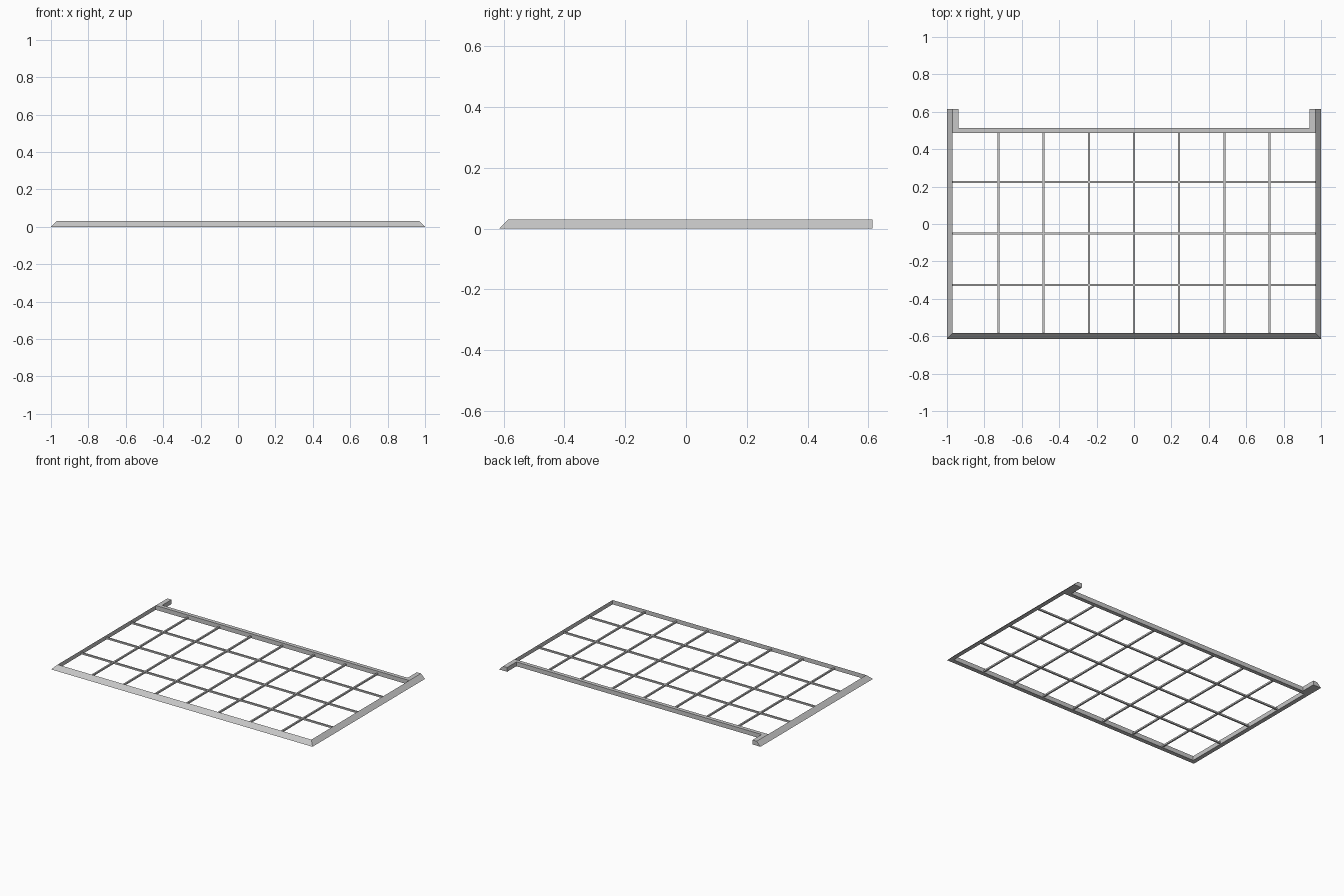
import bpy, bmesh

if "Cube" in bpy.data.objects:
    bpy.data.objects.remove(bpy.data.objects["Cube"])

# One plain grey for the whole window frame
grey = bpy.data.materials.new("grey_metal")
grey.diffuse_color = (0.57, 0.57, 0.57, 1)
grey.use_nodes = True
grey.node_tree.nodes["Principled BSDF"].inputs["Base Color"].default_value = grey.diffuse_color

H = 0.03                      # frame height, also the bevel width
X, Y0, Y1 = 1.0, -0.614, 0.614
BACK0, BACK1 = 0.486, 0.513   # back rail depth range


def finish(name, bm):
    """Turn a bmesh into a grey object."""
    bmesh.ops.recalc_face_normals(bm, faces=bm.faces)
    me = bpy.data.meshes.new(name)
    bm.to_mesh(me)
    bm.free()
    me.materials.append(grey)
    ob = bpy.data.objects.new(name, me)
    bpy.context.collection.objects.link(ob)
    return ob


def prism(name, outline, z0, z1):
    """Upright solid over a flat outline."""
    bm = bmesh.new()
    lo = [bm.verts.new((x, y, z0)) for x, y in outline]
    hi = [bm.verts.new((x, y, z1)) for x, y in outline]
    n = len(lo)
    bm.faces.new(lo[::-1])
    bm.faces.new(hi)
    for i in range(n):
        j = (i + 1) % n
        bm.faces.new((lo[i], lo[j], hi[j], hi[i]))
    return finish(name, bm)


def box(name, x0, x1, y0, y1, z0, z1):
    return prism(name, [(x0, y0), (x1, y0), (x1, y1), (x0, y1)], z0, z1)


def wedge(name, outer0, outer1, inner0, inner1):
    """Rail with a sloped outer side and an upright inner side."""
    bm = bmesh.new()
    a, b, c, d = (bm.verts.new((*p, 0)) for p in (outer0, outer1, inner0, inner1))
    e, f = (bm.verts.new((*p, H)) for p in (inner0, inner1))
    for face in ((a, b, f, e), (a, c, d, b), (c, e, f, d), (a, e, c), (b, d, f)):
        bm.faces.new(face)
    return finish(name, bm)


# Bevelled front and side rails with mitred front corners
xi, yi = X - H, Y0 + H
wedge("front_rail", (-X, Y0), (X, Y0), (-xi, yi), (xi, yi))
for s, side in ((-1, "left"), (1, "right")):
    wedge(side + "_rail", (s * X, Y0), (s * X, Y1), (s * xi, yi), (s * xi, Y1))

# Back rail and its two end lugs as one flat U-shaped piece
xl = X - 0.062
u = [(-xi, BACK0), (xi, BACK0), (xi, Y1), (xl, Y1),
     (xl, BACK1), (-xl, BACK1), (-xl, Y1), (-xi, Y1)]
prism("back_rail", u, 0, H)

# Thin glazing bars
W = 0.0055
for i in range(-3, 4):
    x = i * 0.2415
    box("long_bar", x - W, x + W, yi, BACK0, 0.005, 0.016)
for y in (-0.325, -0.051, 0.224):
    box("cross_bar", -xi, xi, y - W, y + W, 0.005, 0.016)
